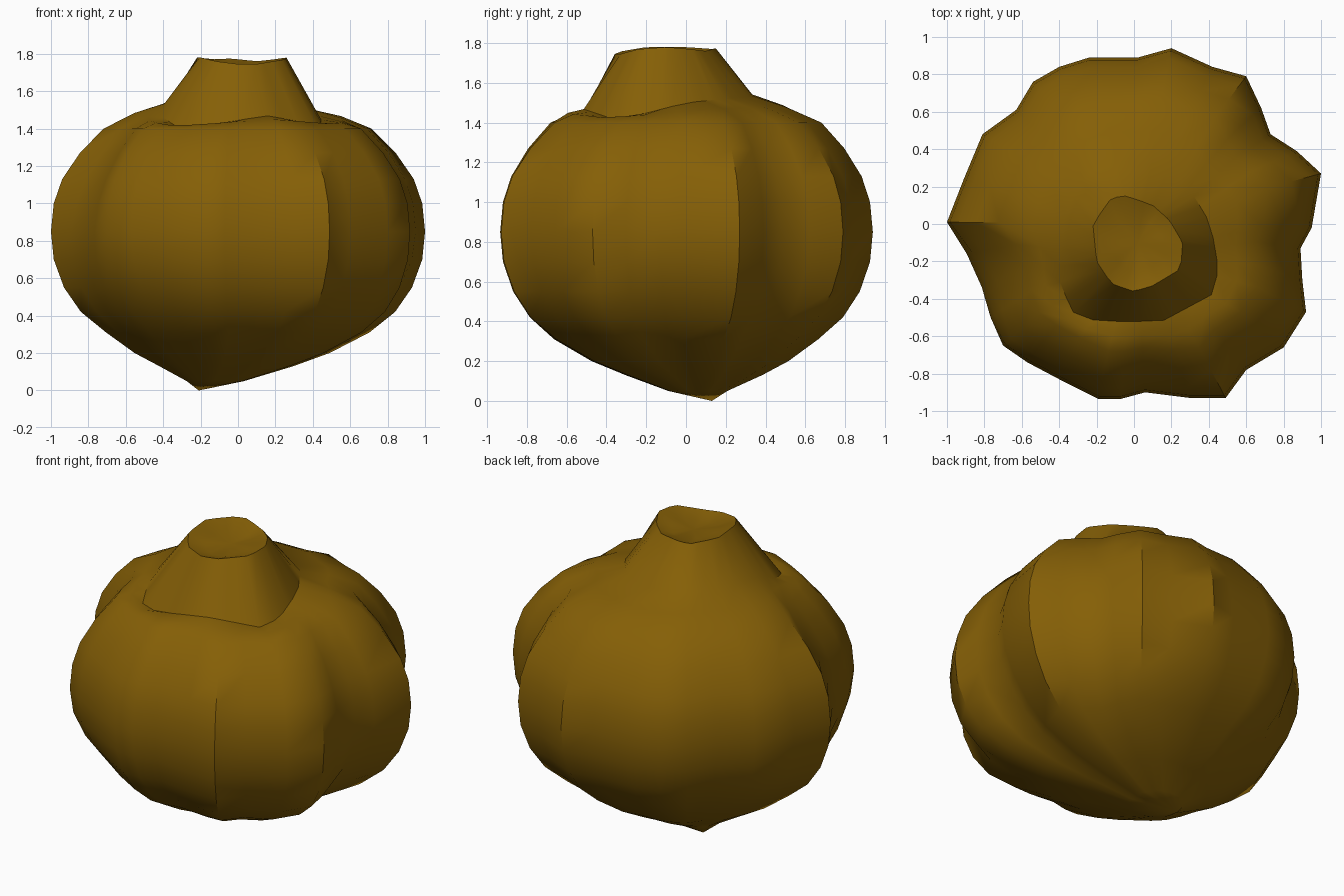
import bpy, bmesh, math

if "Cube" in bpy.data.objects:
    bpy.data.objects.remove(bpy.data.objects["Cube"])

# Lobed cross-section at the widest height (x, y), anticlockwise from the right ridge
OUTLINE = [(1, .27), (.87, .39), (.73, .48), (.68, .62), (.6, .79), (.42, .84), (.2, .94),
           (.02, .89), (-.24, .89), (-.4, .84), (-.54, .76), (-.63, .61), (-.81, .48),
           (-.91, .24), (-1, .01), (-.9, -.16), (-.82, -.34), (-.77, -.5), (-.7, -.65),
           (-.57, -.74), (-.4, -.83), (-.19, -.935), (-.07, -.935), (.06, -.9), (.3, -.93),
           (.49, -.93), (.6, -.78), (.8, -.66), (.92, -.47), (.9, -.3), (.89, -.13), (.95, -.02)]
# Vertical profile: z, scale, centre x, centre y, blend towards a round section
LEVELS = [(.05, .16, -.12, .06, .5), (.13, .37, -.06, .04, .35), (.2, .53, -.03, .02, .2),
          (.31, .71, 0, 0, .1), (.42, .84, 0, 0, 0), (.55, .93, 0, 0, 0), (.7, .985, 0, 0, 0),
          (.85, 1, 0, 0, 0), (1, .985, 0, 0, 0), (1.13, .94, 0, 0, 0),
          (1.27, .85, 0, 0, .08), (1.4, .73, 0, 0, .22)]
# Radius factors for grooves that only run along the upper or lower part
UPPER = {15: .95, 16: .94, 17: .97}
LOWER = {16: 1.02, 17: 1.0, 18: .95, 19: .95, 20: .98, 27: 1.02, 28: 1.02, 30: .94, 31: .95}
# Neck base and rim (x, y, z)
NECK = [(.41, 0, 1.5), (.29, .2, 1.52), (.1, .31, 1.53), (-.05, .35, 1.54), (-.25, .27, 1.55),
        (-.36, .08, 1.55), (-.4, -.17, 1.53), (-.4, -.3, 1.46), (-.33, -.47, 1.41),
        (-.2, -.52, 1.41), (.15, -.52, 1.47), (.43, -.37, 1.42), (.45, -.23, 1.44)]
RIM = [(.26, -.1, 1.78), (.19, .02, 1.77), (.1, .1, 1.76), (-.04, .15, 1.775), (-.12, .14, 1.77),
       (-.22, 0, 1.78), (-.2, -.2, 1.78), (-.12, -.32, 1.76), (0, -.36, 1.745),
       (.1, -.33, 1.745), (.25, -.24, 1.77)]
CX, CY = .02, -.1
TAU = 2 * math.pi


def angle(p):
    return math.atan2(p[1] - CY, p[0] - CX) % TAU


def resample(points):
    """Re-space a ring so its points line up with the body outline."""
    ring = sorted((angle(p), p) for p in points)
    ring = [(ring[-1][0] - TAU, ring[-1][1])] + ring + [(ring[0][0] + TAU, ring[0][1])]
    out = []
    for o in OUTLINE:
        a = angle(o)
        for (a0, p), (a1, q) in zip(ring, ring[1:]):
            if a0 <= a <= a1:
                t = (a - a0) / (a1 - a0)
                out.append(tuple(u + (v - u) * t for u, v in zip(p, q)))
                break
    return out


# Body rings
rings = []
for z, s, cx, cy, w in LEVELS:
    ring = []
    up = min(1, max(0, (z - .8) / .4))
    low = min(1, max(0, (.75 - z) / .4))
    for i, (x, y) in enumerate(OUTLINE):
        k = s * (1 + w * (.93 / math.hypot(x, y) - 1))
        k *= 1 + up * (UPPER.get(i, 1) - 1) + low * (LOWER.get(i, 1) - 1)
        ring.append((cx + x * k, cy + y * k, z))
    rings.append(ring)

# Shoulder, neck and dished top rings
base, rim = resample(NECK), resample(RIM)
rings.append([((a[0] + b[0]) / 2, (a[1] + b[1]) / 2, (a[2] + b[2]) / 2 + .015)
              for a, b in zip(rings[-1], base)])
rings += [base, rim]
rings.append([(CX + (x - CX) * .6, CY + (y - CY) * .6, z - .03) for x, y, z in rim])

bm = bmesh.new()
loops = [[bm.verts.new(p) for p in ring] for ring in rings]
n = len(OUTLINE)
for lo, hi in zip(loops, loops[1:]):
    for i in range(n):
        j = (i + 1) % n
        bm.faces.new((lo[i], lo[j], hi[j], hi[i]))
tip = bm.verts.new((-.21, .13, 0))
dish = bm.verts.new((CX, CY, 1.73))
for i in range(n):
    j = (i + 1) % n
    bm.faces.new((tip, loops[0][j], loops[0][i]))
    bm.faces.new((dish, loops[-1][i], loops[-1][j]))
bmesh.ops.recalc_face_normals(bm, faces=bm.faces)
mesh = bpy.data.meshes.new("lobed_bulb")
bm.to_mesh(mesh)
bm.free()

# Object and brown material
bulb = bpy.data.objects.new("lobed_bulb", mesh)
bpy.context.collection.objects.link(bulb)
mat = bpy.data.materials.new("ochre_skin")
mat.diffuse_color = (.235, .115, .002, 1)
mat.use_nodes = True
mat.node_tree.nodes["Principled BSDF"].inputs["Base Color"].default_value = mat.diffuse_color
mesh.materials.append(mat)
bpy.context.view_layer.objects.active = bulb
bulb.select_set(True)
bpy.ops.object.shade_smooth_by_angle(angle=math.radians(38))
